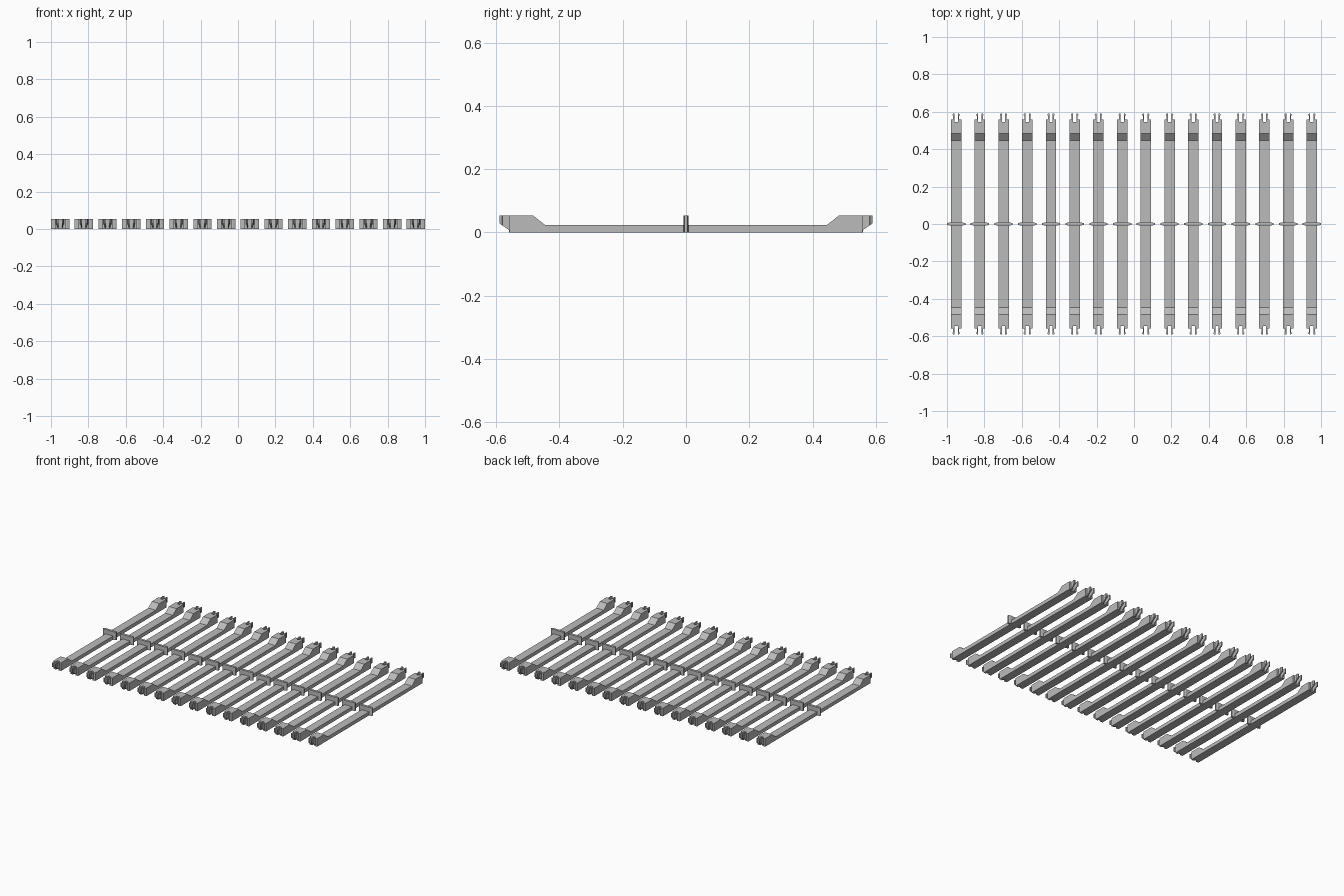
import bpy
import bmesh
from mathutils import Vector

cube = bpy.data.objects.get("Cube")
if cube:
    bpy.data.objects.remove(cube, do_unlink=True)

COUNT = 16
FIRST = -0.951
PITCH = -2 * FIRST / (COUNT - 1)

grey = bpy.data.materials.new("light grey")
grey.use_nodes = True
colour = (0.5, 0.5, 0.5, 1)
grey.diffuse_color = colour
grey.node_tree.nodes["Principled BSDF"].inputs["Base Color"].default_value = colour


def prism(name, points, offset):
    """Extrude a closed outline along an offset into a solid."""
    bm = bmesh.new()
    face = bm.faces.new([bm.verts.new(p) for p in points])
    result = bmesh.ops.extrude_face_region(bm, geom=[face])
    verts = [v for v in result["geom"] if isinstance(v, bmesh.types.BMVert)]
    bmesh.ops.translate(bm, verts=verts, vec=Vector(offset))
    bmesh.ops.recalc_face_normals(bm, faces=bm.faces)
    mesh = bpy.data.meshes.new(name)
    bm.to_mesh(mesh)
    bm.free()
    mesh.materials.append(grey)
    obj = bpy.data.objects.new(name, mesh)
    bpy.context.collection.objects.link(obj)
    return obj


def mirrored(half):
    """Complete a half outline by reflecting its first coordinate."""
    return half + [(-a, b) for a, b in reversed(half)]


# Plan outline: a bar with a barbed two-pronged clip at each end
clip = mirrored([(0.028, 0.558), (0.016, 0.558), (0.016, 0.58), (0.021, 0.582),
                 (0.016, 0.59), (0.009, 0.59), (0.009, 0.545)])
plan = clip + [(-x, -y) for x, y in clip]
slat = prism("slat_1", [(x, y, -0.02) for x, y in plan], (0, 0, 0.1))

# Side outline: thin middle, raised ends, prongs sloped underneath
side = mirrored([(0.559, 0), (0.559, 0.007), (0.6, 0.036), (0.6, 0.054),
                 (0.484, 0.054), (0.446, 0.024)])
cutter = prism("side_cutter", [(-0.05, y, z) for y, z in side], (0.1, 0, 0))
cutter.hide_render = True

shape = slat.modifiers.new("side shape", "BOOLEAN")
shape.operation = "INTERSECT"
shape.solver = "EXACT"
shape.object = cutter
bpy.context.view_layer.update()
baked = bpy.data.meshes.new_from_object(
    slat.evaluated_get(bpy.context.evaluated_depsgraph_get()))
slat.modifiers.clear()
slat.data = baked
bpy.data.objects.remove(cutter, do_unlink=True)

# Central spacer with tapered ends
spacer_half = [(0.049, -0.004), (0.049, 0.004), (0.036, 0.008)]
outline = spacer_half + [(-0.036, 0.008), (-0.049, 0.004), (-0.049, -0.004),
                         (-0.036, -0.008), (0.036, -0.008)]
spacer = prism("spacer_1", [(x, y, 0) for x, y in outline], (0, 0, 0.054))

# Repeat both parts along the row
for i in range(COUNT):
    for part, name in ((slat, "slat"), (spacer, "spacer")):
        obj = part
        if i:
            obj = bpy.data.objects.new(f"{name}_{i + 1}", part.data)
            bpy.context.collection.objects.link(obj)
        obj.location.x = FIRST + i * PITCH
